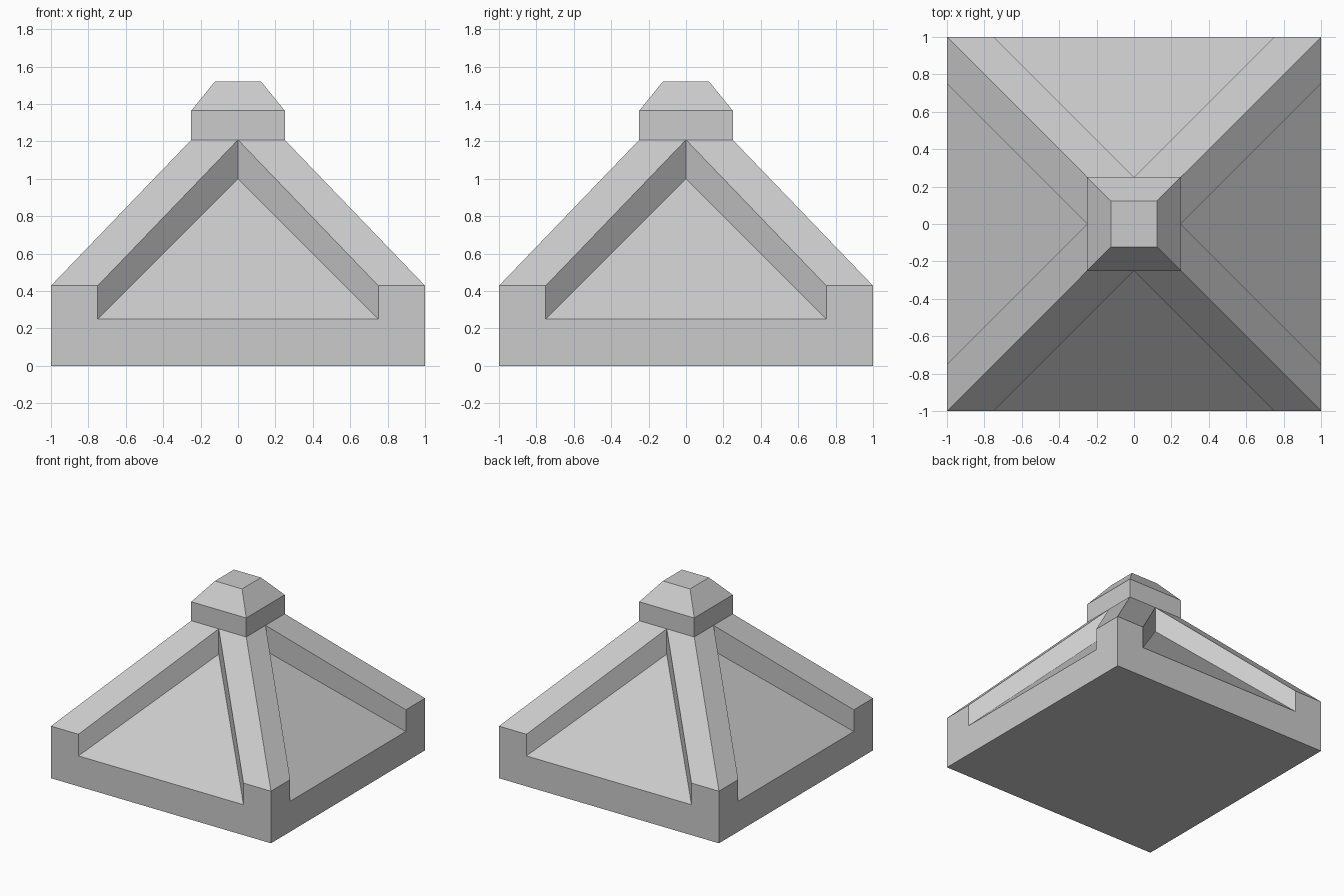
import bpy, bmesh
from math import pi
from mathutils import Matrix, Vector

if "Cube" in bpy.data.objects:
    bpy.data.objects.remove(bpy.data.objects["Cube"])

EAVE, SILL = 0.428, 0.25      # top of the corner posts, top of the low wall
NECK, APEX = 1.208, 1.0       # top of the ribs, tip of the recessed panels


def four_sided(name, faces, caps):
    """Repeat the front faces around z, add the cap faces and weld."""
    bm = bmesh.new()
    for k in range(4):
        turn = Matrix.Rotation(k * pi / 2, 3, 'Z')
        for face in faces:
            bm.faces.new([bm.verts.new(turn @ Vector(p)) for p in face])
    for r, z in caps:
        bm.faces.new([bm.verts.new((x * r, y * r, z))
                      for x, y in ((-1, -1), (1, -1), (1, 1), (-1, 1))])
    bmesh.ops.remove_doubles(bm, verts=bm.verts, dist=1e-4)
    bmesh.ops.recalc_face_normals(bm, faces=bm.faces)
    mesh = bpy.data.meshes.new(name)
    bm.to_mesh(mesh)
    bm.free()
    obj = bpy.data.objects.new(name, mesh)
    bpy.context.collection.objects.link(obj)
    return obj


# Roof body: notched wall, recessed triangular panel, corner ribs
front = [
    [(-1, -1, 0), (1, -1, 0), (1, -1, EAVE), (.75, -1, EAVE), (.75, -1, SILL),
     (-.75, -1, SILL), (-.75, -1, EAVE), (-1, -1, EAVE)],
    [(-.75, -1, SILL), (.75, -1, SILL), (0, -.25, APEX)],
]
for s in (-1, 1):
    # vertical inner side of the rib, then its sloping top
    front.append([(.75 * s, -1, SILL), (.75 * s, -1, EAVE),
                  (0, -.25, NECK), (0, -.25, APEX)])
    front.append([(.75 * s, -1, EAVE), (s, -1, EAVE),
                  (.25 * s, -.25, NECK), (0, -.25, NECK)])
four_sided("roof_body", front, [(1, 0)])

# Cap block: square collar with a tapered, flat top
rings = [(.25, NECK), (.25, 1.364), (.123, 1.52)]
cap = [[(-r, -r, z), (r, -r, z), (q, -q, h), (-q, -q, h)]
       for (r, z), (q, h) in zip(rings, rings[1:])]
four_sided("cap_block", cap, [rings[-1]])
